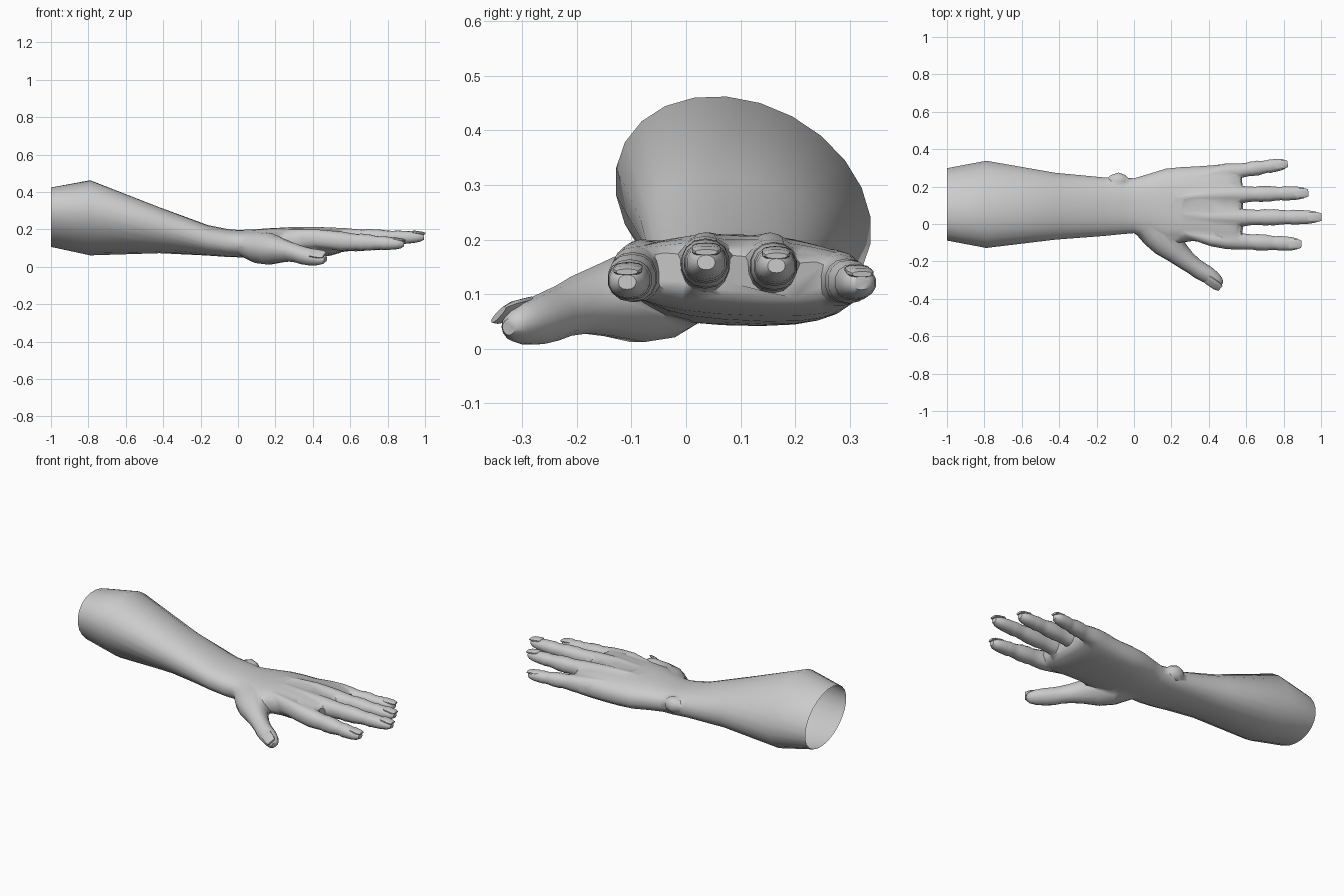
import bpy, bmesh
from math import sin, cos, pi, radians
from mathutils import Vector

if "Cube" in bpy.data.objects:
    bpy.data.objects.remove(bpy.data.objects["Cube"])


def oval(a, p):
    # point on a unit superellipse
    c, s = cos(a), sin(a)
    return (abs(c) ** (2 / p) * (1 if c > 0 else -1),
            abs(s) ** (2 / p) * (1 if s > 0 else -1))


def loft(name, rings):
    bm = bmesh.new()
    vs = [[bm.verts.new(p) for p in r] for r in rings]
    n = len(vs[0])
    for a, b in zip(vs, vs[1:]):
        for i in range(n):
            j = (i + 1) % n
            bm.faces.new((a[i], a[j], b[j], b[i]))
    bm.faces.new(vs[0])
    bm.faces.new(vs[-1])
    bmesh.ops.recalc_face_normals(bm, faces=bm.faces)
    me = bpy.data.meshes.new(name)
    bm.to_mesh(me)
    bm.free()
    ob = bpy.data.objects.new(name, me)
    bpy.context.collection.objects.link(ob)
    return ob


def frame(t, roll):
    t = t.normalized()
    side = t.cross(Vector((0, 0, 1))).normalized()
    up = side.cross(t)
    return (side * cos(roll) - up * sin(roll), up * cos(roll) + side * sin(roll))


def tube(name, path, roll=0, p=2.2, n=14):
    # path entries: x, y, z, half width, half height
    pts = [Vector(q[:3]) for q in path]
    rings = []
    for k, q in enumerate(path):
        t = pts[min(k + 1, len(pts) - 1)] - pts[max(k - 1, 0)]
        side, up = frame(t, roll)
        ring = []
        for i in range(n):
            u, v = oval(2 * pi * (i + .5) / n, p)
            ring.append(pts[k] + side * u * q[3] + up * v * q[4])
        rings.append(ring)
    return loft(name, rings)


def nail(name, a, b, lift, w, roll=0):
    # thin rounded plate lying on the top of a fingertip
    a, b = Vector(a), Vector(b)
    up = frame(b - a, roll)[1]
    path = []
    for s, f, h in ((0, .7, .004), (.15, 1, .009), (.75, 1, .009), (1, .75, .005)):
        path.append((*(a.lerp(b, s) + up * lift), w * f, h))
    return tube(name, path, roll, 2.6, 12)


# Forearm, wrist and palm: x, y min, y max, z bottom, z top, slope, squareness
sections = [
    (-1.0, -.09, .30, .11, .42, .04, 2), (-.79, -.13, .34, .065, .458, .045, 2),
    (-.42, -.085, .275, .075, .315, .025, 2.1), (-.16, -.065, .25, .06, .222, .005, 2.3),
    (-.06, -.055, .25, .052, .203, 0, 2.4), (0, -.05, .245, .05, .197, 0, 2.4),
    (.08, -.07, .27, .045, .2, 0, 2.4), (.17, -.10, .302, .04, .207, .005, 2.5),
    (.25, -.10, .307, .042, .21, .008, 2.6), (.33, -.09, .31, .045, .208, .01, 2.6),
    (.42, -.10, .316, .05, .207, .01, 2.7), (.5, -.115, .322, .06, .2, .01, 2.8),
    (.55, -.12, .318, .075, .19, .012, 2.8), (.575, -.10, .30, .1, .17, .012, 2.8)]
rings = []
for x, y0, y1, z0, z1, k, p in sections:
    ring = []
    for i in range(24):
        u, v = oval(2 * pi * (i + .5) / 24, p)
        ring.append((x, (y0 + y1) / 2 + u * (y1 - y0) / 2,
                     (z0 + z1) / 2 + v * (z1 - z0) / 2 - k * u))
    rings.append(ring)
arm = loft("arm_and_hand", rings)

# Fingers: web x, base y, base z, tip x, tip y, tip z, radius, knuckle top
fingers = {
    "index": (.56, -.093, .135, .888, -.108, .122, .043, .203),
    "middle": (.57, .035, .155, .995, .037, .158, .043, .216),
    "ring": (.57, .158, .15, .925, .166, .152, .042, .216),
    "little": (.55, .283, .125, .815, .322, .12, .039, .184)}
profile = [(0, 1.12), (.12, 1), (.23, .95), (.3, 1.04), (.36, 1), (.42, 1.03), (.52, .91),
           (.61, .86), (.67, .95), (.72, .9), (.77, .9), (.87, .83), (.95, .68), (1, .38)]
parts, nails = [], []
for name, (x0, y0, z0, x1, y1, z1, r, top) in fingers.items():
    ym = .1 + (y0 - .1) * .55
    path = [(.14, ym, top - .035, .012, .02),
            (.28, (ym + y0) / 2, top - .043, .02, .04),
            (.42, y0 - (y1 - y0) * .3, top - .05, .036, .05),
            (.49, y0, (top - .05 + z0) / 2, .043, .05)]
    for s, f in profile:
        path.append((x0 + (x1 - x0) * s, y0 + (y1 - y0) * s, z0 + (z1 - z0) * s,
                     r * f, r * f * (1.12 - .3 * s)))
    parts.append(tube(name + "_finger", path))
    d = Vector((x1 - x0, y1 - y0, 0)).normalized()
    tip = Vector((x1, y1, z1))
    nails.append(nail(name + "_nail", tip - d * .07 + Vector((0, 0, .004)),
                      tip + d * .003 - Vector((0, 0, .006)), r * .58, r * .62))

# Thumb with the fleshy ball at its base
roll = radians(40)
parts.append(tube("thumb", [
    (.02, .03, .12, .06, .055), (.11, -.04, .1, .088, .086), (.17, -.095, .094, .085, .09),
    (.23, -.15, .088, .062, .068), (.28, -.195, .08, .05, .054), (.32, -.225, .069, .046, .047),
    (.35, -.247, .06, .047, .046), (.39, -.27, .052, .046, .043), (.43, -.296, .046, .04, .036),
    (.455, -.315, .042, .03, .026), (.468, -.324, .04, .016, .014)], roll))
nails.append(nail("thumb_nail", (.39, -.272, .054), (.47, -.326, .04), .03, .03, roll))

# Wrist bone bump
parts.append(tube("wrist_bone", [
    (-.15, .225, .145, .012, .012), (-.12, .229, .145, .034, .035), (-.085, .23, .145, .046, .046),
    (-.05, .227, .145, .036, .036), (-.02, .222, .145, .012, .012)]))

# Fuse the parts into one skin
bpy.context.view_layer.objects.active = arm
for part in parts:
    m = arm.modifiers.new("fuse", 'BOOLEAN')
    m.operation, m.solver, m.object = 'UNION', 'EXACT', part
    bpy.ops.object.modifier_apply(modifier=m.name)
    bpy.data.objects.remove(part, do_unlink=True)

# Open elbow end, and softened joins on the hand only
bm = bmesh.new()
bm.from_mesh(arm.data)
bmesh.ops.delete(bm, geom=[f for f in bm.faces if f.calc_center_median().x < -.995],
                 context='FACES_ONLY')
bmesh.ops.remove_doubles(bm, verts=bm.verts, dist=.002)
soft = [v for v in bm.verts if .0 < v.co.x < .58 and v.co.y > -.2]
for _ in range(2):
    bmesh.ops.smooth_vert(bm, verts=soft, factor=.3,
                          use_axis_x=True, use_axis_y=True, use_axis_z=True)
bm.to_mesh(arm.data)
bm.free()

bpy.ops.object.select_all(action='DESELECT')
for ob in [arm] + nails:
    ob.select_set(True)
bpy.context.view_layer.objects.active = arm
bpy.ops.object.shade_smooth_by_angle(angle=radians(50))
